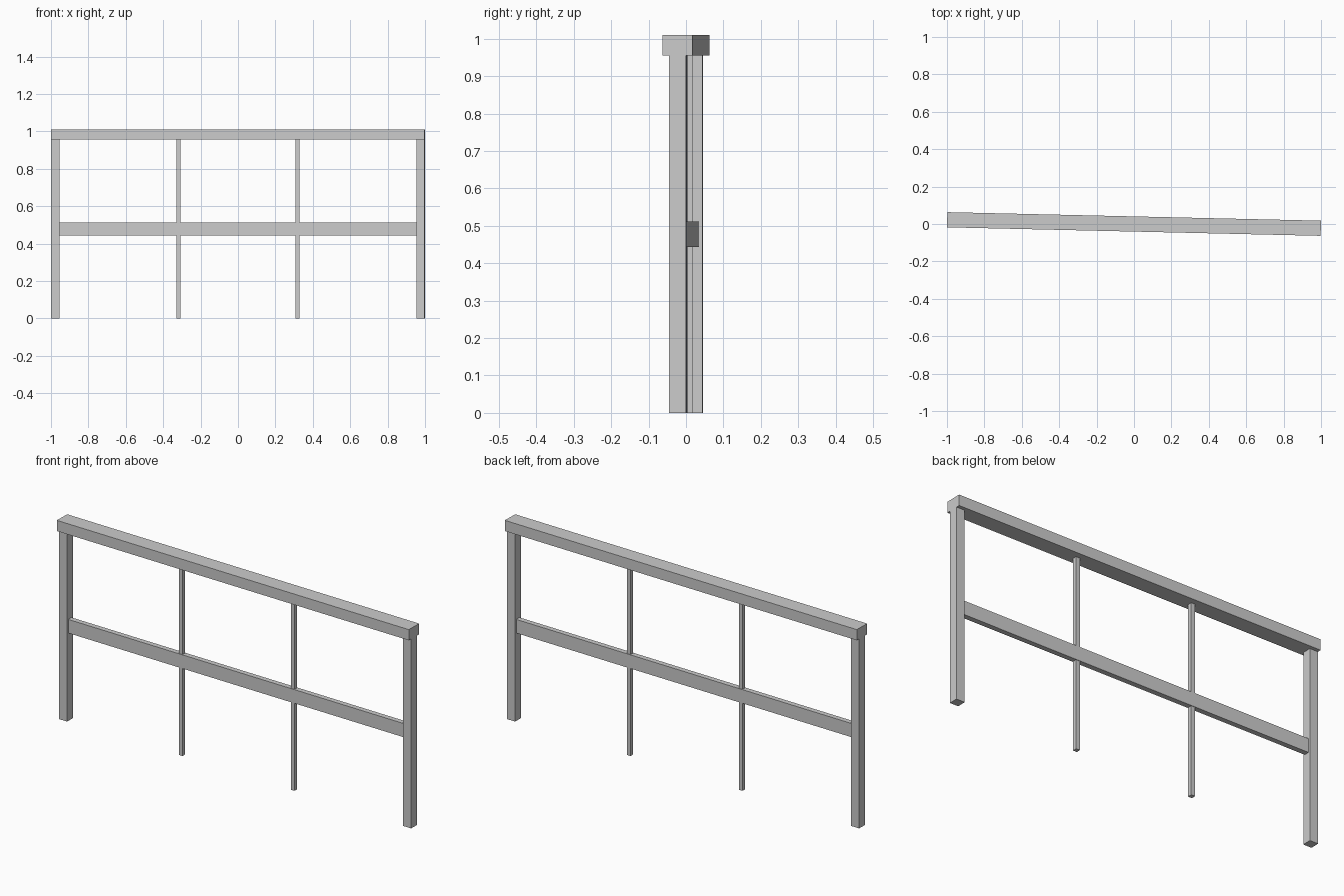
import bpy, bmesh, math
from mathutils import Matrix, Vector

if "Cube" in bpy.data.objects:
    bpy.data.objects.remove(bpy.data.objects["Cube"])

# the whole railing is turned slightly about z
TURN = Matrix.Rotation(-math.atan(0.0228), 4, 'Z')


def box(name, x, z0, z1, width, depth):
    """Box centred on (x, 0) in the railing's own frame, spanning z0 to z1."""
    bm = bmesh.new()
    bmesh.ops.create_cube(bm, size=1)
    bmesh.ops.scale(bm, vec=Vector((width, depth, z1 - z0)), verts=bm.verts)
    bmesh.ops.translate(bm, vec=Vector((x, 0, (z0 + z1) / 2)), verts=bm.verts)
    bm.transform(TURN)
    mesh = bpy.data.meshes.new(name)
    bm.to_mesh(mesh)
    bm.free()
    bpy.context.collection.objects.link(bpy.data.objects.new(name, mesh))


TOP_Z0, TOP_Z1 = 0.956, 1.01
POST = 0.045
HALF = 0.999

# handrail and middle rail
box("handrail", 0, TOP_Z0, TOP_Z1, 2 * HALF, 0.081)
box("middle_rail", 0, 0.443, 0.512, 2 * (HALF - POST), 0.026)

# end posts and thin balusters, on both sides
for side, s in (("left", -1), ("right", 1)):
    box(side + "_post", s * (HALF - POST / 2), 0, TOP_Z0, POST, POST)
    box(side + "_baluster", s * 0.318, 0, TOP_Z0, 0.021, 0.021)
